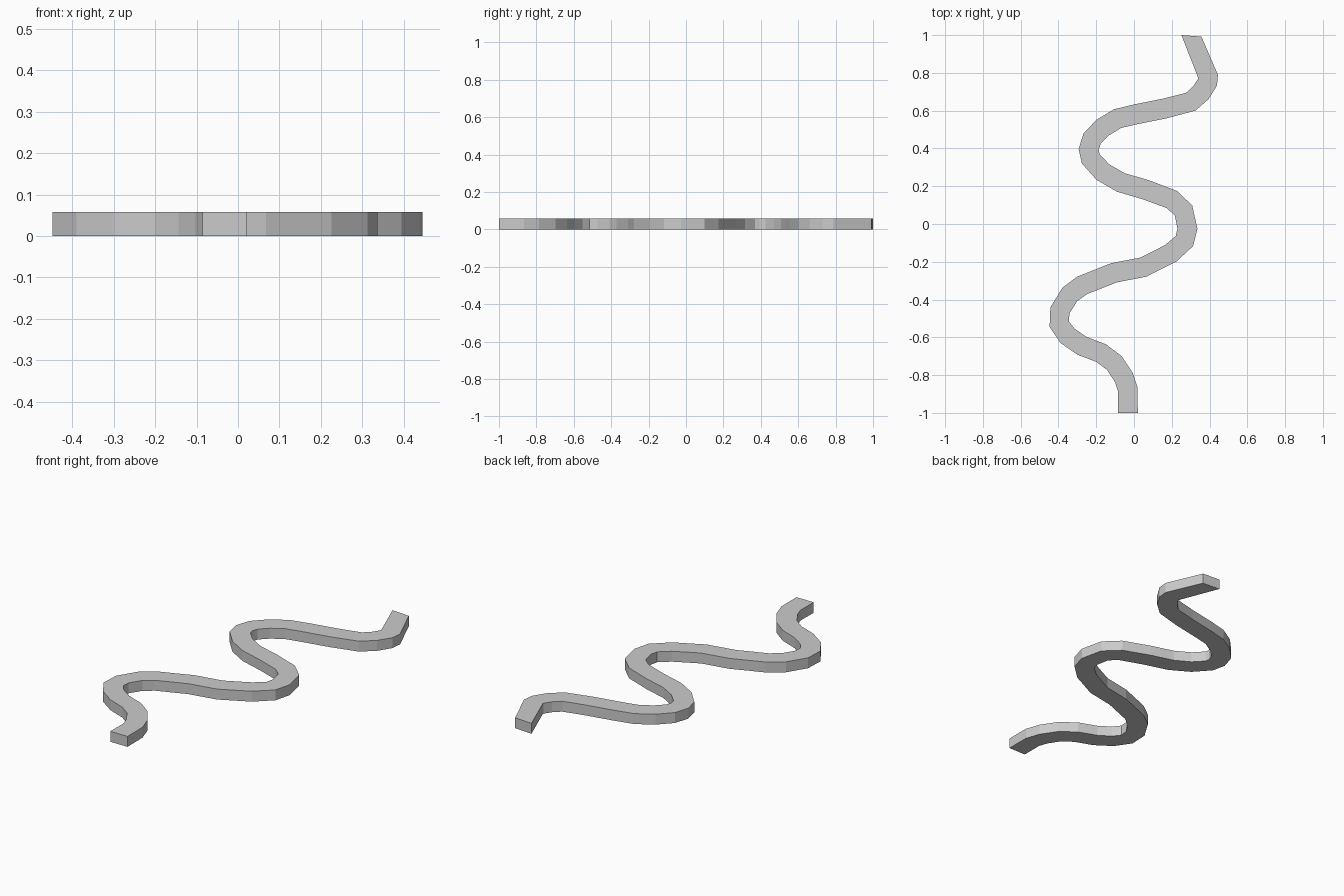
import bpy, bmesh
from mathutils import Vector

if "Cube" in bpy.data.objects:
    bpy.data.objects.remove(bpy.data.objects["Cube"])

HALF, HEIGHT = 0.053, 0.058

# Centreline of the winding path, front to back
path = [Vector(p) for p in [
    (-0.033, -1.0), (-0.033, -0.875), (-0.055, -0.81), (-0.105, -0.735), (-0.175, -0.683),
    (-0.275, -0.645), (-0.352, -0.592), (-0.396, -0.53), (-0.392, -0.457),
    (-0.34, -0.373), (-0.275, -0.325), (-0.105, -0.258), (0.05, -0.228),
    (0.195, -0.155), (0.267, -0.09), (0.283, -0.025), (0.262, 0.072),
    (0.2, 0.13), (0.06, 0.182), (-0.07, 0.22), (-0.165, 0.275),
    (-0.229, 0.345), (-0.24, 0.395), (-0.222, 0.452), (-0.165, 0.511),
    (-0.087, 0.558), (0.015, 0.582), (0.16, 0.611), (0.3, 0.647), (0.354, 0.695),
    (0.389, 0.75), (0.392, 0.782), (0.304, 0.996)]]


def side(i):
    """Offset from the centreline to the right edge."""
    if i == 0:
        return Vector((HALF, 0))
    if i == len(path) - 1:                       # end cut square to the y axis
        return Vector((HALF, -0.004))
    t = (path[i] - path[i - 1]).normalized() + (path[i + 1] - path[i]).normalized()
    t.normalize()
    return Vector((t.y, -t.x)) * HALF


# Flat ribbon, extruded upward into a slab
bm = bmesh.new()
rows = []
for i, p in enumerate(path):
    s = side(i)
    rows.append([bm.verts.new((*q, 0)) for q in (p - s, p + s)])
for a, b in zip(rows, rows[1:]):
    bm.faces.new((a[0], a[1], b[1], b[0]))
top = bmesh.ops.extrude_face_region(bm, geom=bm.faces[:])
bmesh.ops.translate(bm, vec=(0, 0, HEIGHT),
                    verts=[v for v in top["geom"] if isinstance(v, bmesh.types.BMVert)])
bmesh.ops.recalc_face_normals(bm, faces=bm.faces[:])

mesh = bpy.data.meshes.new("winding_path")
bm.to_mesh(mesh)
bm.free()
bpy.context.collection.objects.link(bpy.data.objects.new("winding_path", mesh))
